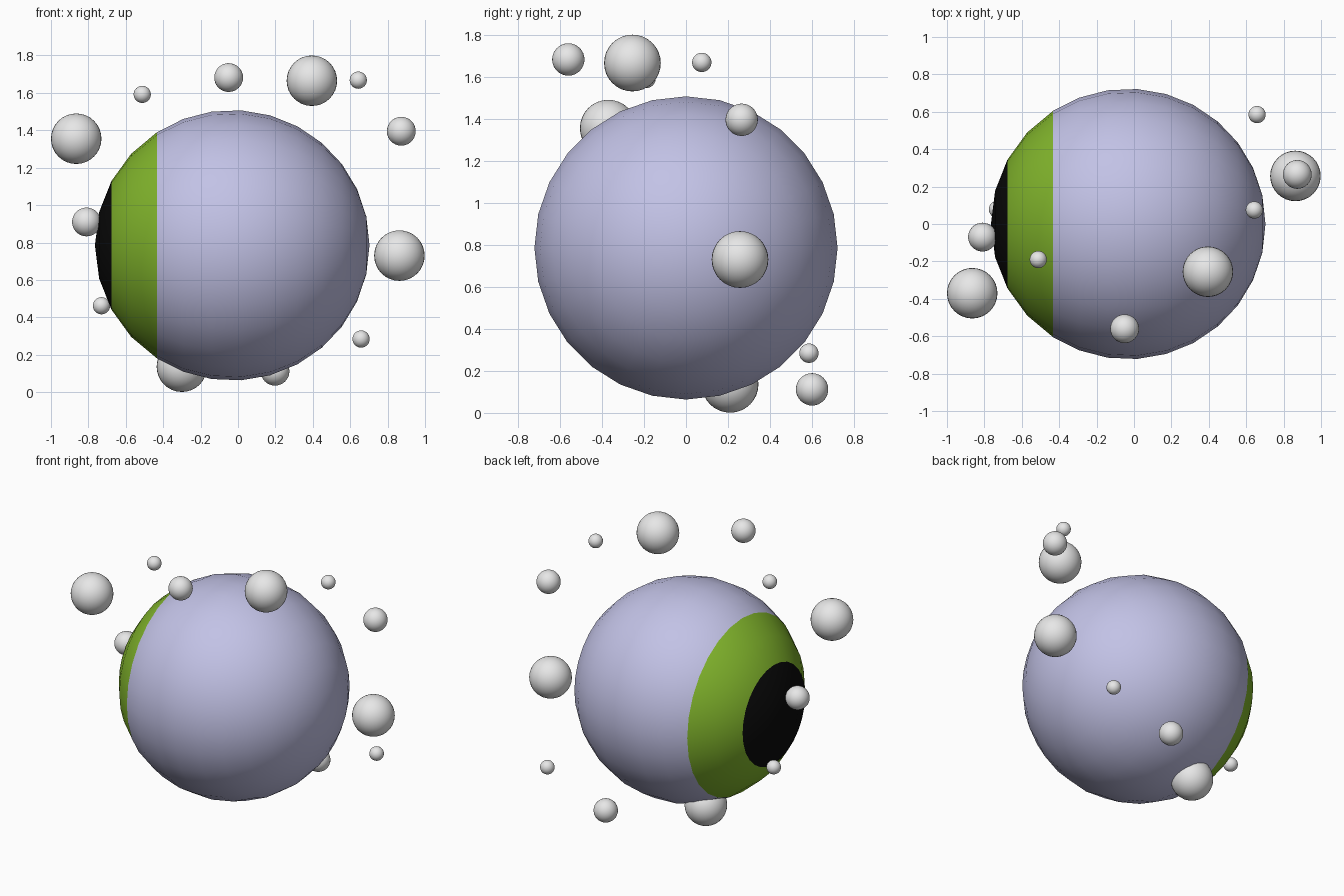
import bpy, bmesh, math
from mathutils import Matrix

if "Cube" in bpy.data.objects:
    bpy.data.objects.remove(bpy.data.objects["Cube"])


def material(name, rgb):
    m = bpy.data.materials.new(name)
    m.diffuse_color = (*rgb, 1)
    m.use_nodes = True
    m.node_tree.nodes["Principled BSDF"].inputs["Base Color"].default_value = m.diffuse_color
    return m


LAVENDER = material("lavender", (0.54, 0.54, 0.79))
GREEN = material("iris green", (0.22, 0.46, 0.025))
BLACK = material("pupil black", (0.003, 0.003, 0.003))
GREY = material("light grey", (0.8, 0.8, 0.8))


def finish(bm, name, mats):
    bmesh.ops.recalc_face_normals(bm, faces=bm.faces)
    for f in bm.faces:
        f.smooth = True
    mesh = bpy.data.meshes.new(name)
    bm.to_mesh(mesh)
    bm.free()
    for m in mats:
        mesh.materials.append(m)
    ob = bpy.data.objects.new(name, mesh)
    bpy.context.collection.objects.link(ob)
    return ob


# Eyeball: lathe about the x axis, rings placed on the pupil and iris borders
CX, CZ, RX, R, SEG = -0.031, 0.785, 0.734, 0.723, 28
PUPIL, IRIS = 28.4, 56.8
angles = [PUPIL / 2, PUPIL, (PUPIL + IRIS) / 2, IRIS]
angles += [IRIS + (180 - IRIS) * i / 10 for i in range(1, 10)]
bm = bmesh.new()
rings = []
for a in angles:
    t = math.radians(a)
    x, r = CX - RX * math.cos(t), R * math.sin(t)
    rings.append([bm.verts.new((x, r * math.cos(2 * math.pi * k / SEG),
                                CZ + r * math.sin(2 * math.pi * k / SEG)))
                  for k in range(SEG)])
front = bm.verts.new((CX - RX, 0, CZ))
back = bm.verts.new((CX + RX, 0, CZ))
for k in range(SEG):
    n = (k + 1) % SEG
    bm.faces.new((front, rings[0][k], rings[0][n]))
    bm.faces.new((back, rings[-1][n], rings[-1][k]))
    for a, b in zip(rings, rings[1:]):
        bm.faces.new((a[k], b[k], b[n], a[n]))
# Colour by distance from the front pole
for f in bm.faces:
    x = f.calc_center_median().x
    if x < CX - RX * math.cos(math.radians(PUPIL)):
        f.material_index = 2
    elif x < CX - RX * math.cos(math.radians(IRIS)):
        f.material_index = 1
finish(bm, "eyeball", [LAVENDER, GREEN, BLACK])

# Floating balls around the eyeball: three sizes
balls = {
    ("large_ball", 0.135): [(-0.865, -0.37, 1.355), (0.395, -0.255, 1.665),
                            (0.863, 0.257, 0.73), (-0.30, 0.21, 0.136)],
    ("medium_ball", 0.077): [(-0.05, -0.56, 1.682), (0.873, 0.265, 1.395),
                             (0.198, 0.60, 0.112), (-0.81, -0.07, 0.91)],
    ("small_ball", 0.046): [(-0.512, -0.19, 1.592), (0.643, 0.075, 1.668),
                            (0.658, 0.585, 0.284), (-0.73, 0.078, 0.462)],
}
for (name, radius), places in balls.items():
    for i, p in enumerate(places):
        bm = bmesh.new()
        bmesh.ops.create_uvsphere(bm, u_segments=32, v_segments=16, radius=radius,
                                  matrix=Matrix.Translation(p))
        finish(bm, f"{name}_{i + 1}", [GREY])
